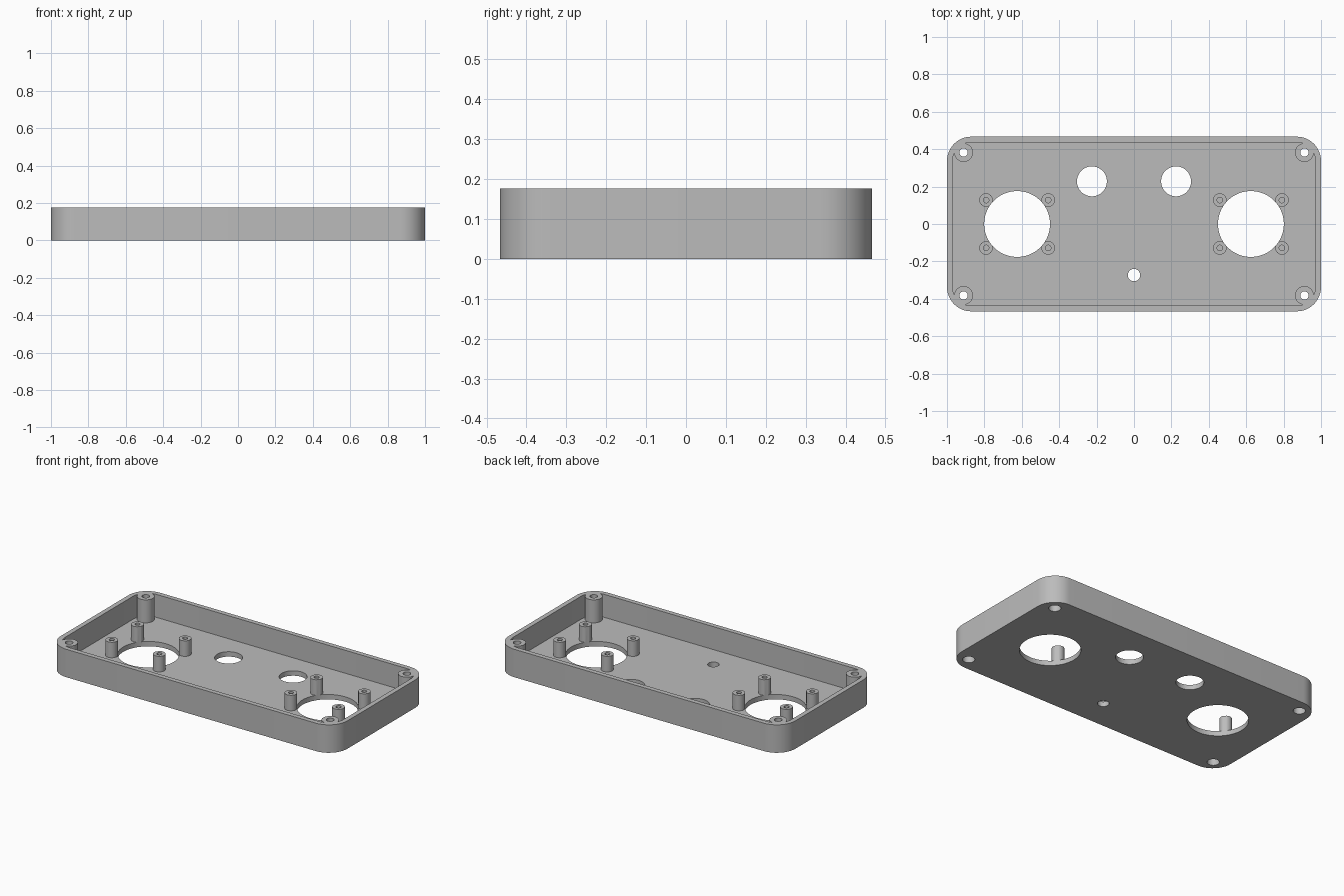
import bpy, bmesh
from math import cos, sin, pi

cube = bpy.data.objects.get("Cube")
if cube:
    bpy.data.objects.remove(cube, do_unlink=True)

HALF_X, HALF_Y, HEIGHT = 1.0, 0.467, 0.176
WALL, FLOOR, CORNER = 0.03, 0.031, 0.13
SIGNS = [(sx, sy) for sx in (-1, 1) for sy in (-1, 1)]


def prism(bm, points, z0, z1):
    """Extrude a closed outline from z0 to z1."""
    face = bm.faces.new([bm.verts.new((x, y, z0)) for x, y in points])
    top = bmesh.ops.extrude_face_region(bm, geom=[face])["geom"]
    for v in top:
        if isinstance(v, bmesh.types.BMVert):
            v.co.z = z1


def circle(x, y, r, n=48):
    return [(x + r * cos(2 * pi * i / n), y + r * sin(2 * pi * i / n)) for i in range(n)]


def rounded_rect(hx, hy, r, n=12):
    points = []
    for k, (sx, sy) in enumerate([(1, 1), (-1, 1), (-1, -1), (1, -1)]):
        for i in range(n + 1):
            a = (k + i / n) * pi / 2
            points.append((sx * (hx - r) + r * cos(a), sy * (hy - r) + r * sin(a)))
    return points


def solid(name, prisms):
    """Make one object from a list of (outline, z0, z1)."""
    bm = bmesh.new()
    for points, z0, z1 in prisms:
        prism(bm, points, z0, z1)
    bmesh.ops.recalc_face_normals(bm, faces=bm.faces)
    mesh = bpy.data.meshes.new(name)
    bm.to_mesh(mesh)
    bm.free()
    obj = bpy.data.objects.new(name, mesh)
    bpy.context.collection.objects.link(obj)
    return obj


def combine(target, tool, operation):
    """Apply a boolean and discard the tool."""
    tool.hide_render = True
    mod = target.modifiers.new(tool.name, 'BOOLEAN')
    mod.operation, mod.solver, mod.object = operation, 'EXACT', tool
    bpy.context.view_layer.objects.active = target
    bpy.ops.object.modifier_apply(modifier=mod.name)
    bpy.data.objects.remove(tool, do_unlink=True)


corners = [(0.911 * sx, 0.382 * sy) for sx, sy in SIGNS]
posts = [(0.625 * side + 0.166 * sx, 0.128 * sy) for side in (-1, 1) for sx, sy in SIGNS]

# Open tray
tray = solid("enclosure_tray", [(rounded_rect(HALF_X, HALF_Y, CORNER), 0, HEIGHT)])
inner = rounded_rect(HALF_X - WALL, HALF_Y - WALL, CORNER - WALL)
combine(tray, solid("cavity", [(inner, FLOOR, HEIGHT + 0.1)]), 'DIFFERENCE')

# Corner screw bosses and standoffs, rooted in the floor
bosses = [(circle(x, y, 0.05), FLOOR / 2, HEIGHT) for x, y in corners]
bosses += [(circle(x, y, 0.036), FLOOR / 2, FLOOR + 0.098) for x, y in posts]
combine(tray, solid("bosses", bosses), 'UNION')

# Panel openings, screw holes and blind standoff holes
holes = [(circle(0.625 * s, 0, 0.176, 96), -0.1, 0.2) for s in (-1, 1)]
holes += [(circle(0.225 * s, 0.228, 0.08, 64), -0.1, 0.1) for s in (-1, 1)]
holes += [(circle(0, -0.273, 0.033), -0.1, 0.1)]
holes += [(circle(x, y, 0.022), -0.1, 0.3) for x, y in corners]
holes += [(circle(x, y, 0.015, 32), FLOOR, 0.2) for x, y in posts]
combine(tray, solid("holes", holes), 'DIFFERENCE')

# Screw head recesses underneath
recesses = [(circle(x, y, 0.035), -0.1, 0.05) for x, y in corners]
combine(tray, solid("recesses", recesses), 'DIFFERENCE')

# Material
grey = bpy.data.materials.new("mid_grey")
grey.use_nodes = True
colour = (0.5, 0.5, 0.5, 1)
grey.diffuse_color = colour
grey.node_tree.nodes["Principled BSDF"].inputs["Base Color"].default_value = colour
tray.data.materials.clear()
tray.data.materials.append(grey)

# Smooth curved walls, crisp edges
bpy.ops.object.select_all(action='DESELECT')
tray.select_set(True)
bpy.context.view_layer.objects.active = tray
bpy.ops.object.shade_smooth_by_angle(angle=pi / 6)
